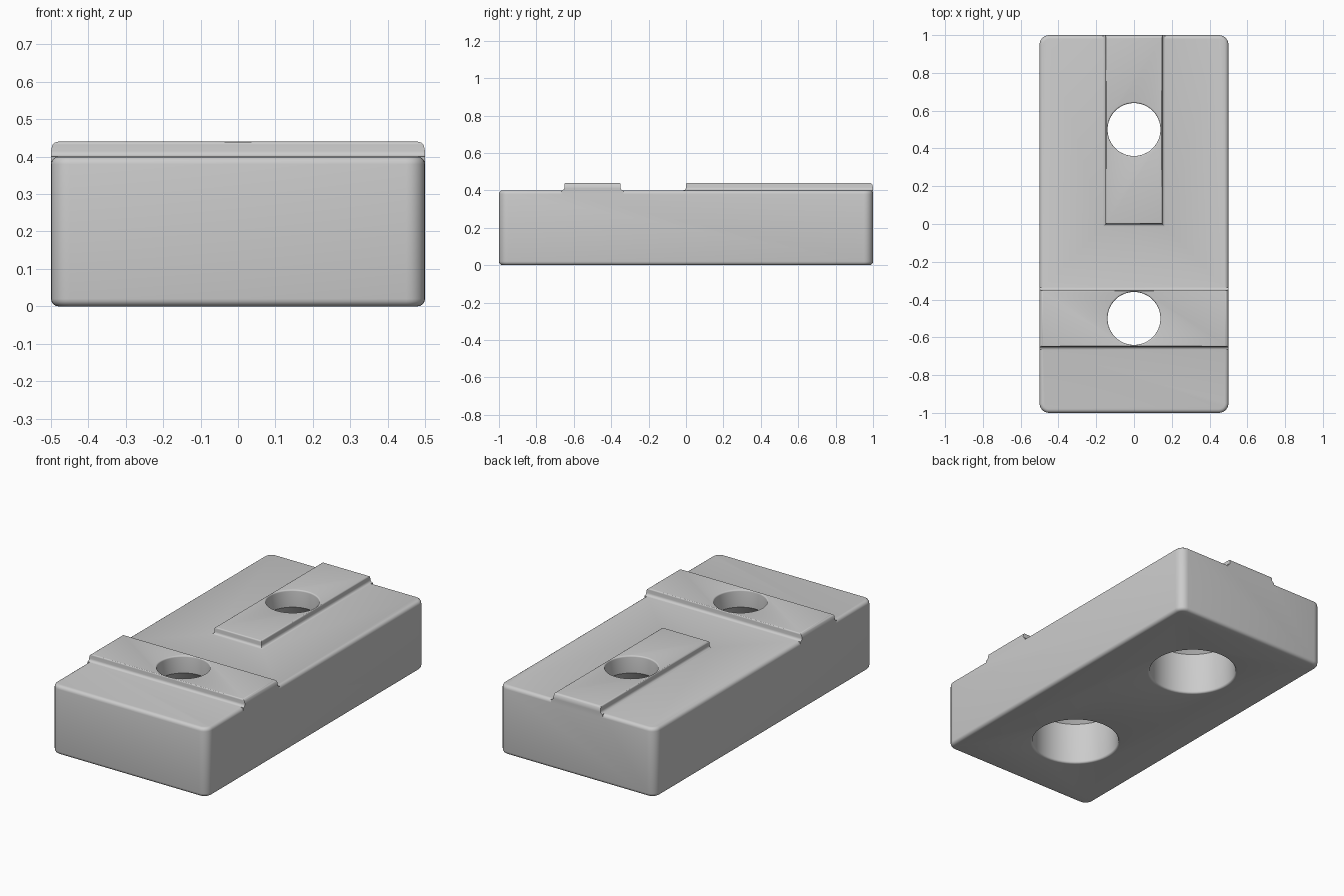
import bpy, bmesh
from math import sin, cos, pi, sqrt

if "Cube" in bpy.data.objects:
    bpy.data.objects.remove(bpy.data.objects["Cube"], do_unlink=True)

grey = bpy.data.materials.new("plain grey")
grey.use_nodes = True
grey.diffuse_color = (0.6, 0.6, 0.6, 1)
grey.node_tree.nodes["Principled BSDF"].inputs["Base Color"].default_value = (0.6, 0.6, 0.6, 1)

W, L, H, TOP = 0.5, 1.0, 0.4, 0.44      # half width, half length, deck height, ridge height
ARC = [i * pi / 8 for i in range(5)]    # quarter circle steps


def finish(bm, name):
    bmesh.ops.recalc_face_normals(bm, faces=bm.faces)
    mesh = bpy.data.meshes.new(name)
    bm.to_mesh(mesh)
    bm.free()
    mesh.materials.append(grey)
    ob = bpy.data.objects.new(name, mesh)
    bpy.context.collection.objects.link(ob)
    return ob


def loft(rings, name):
    """Skin a stack of closed rings and cap both ends."""
    bm = bmesh.new()
    loops = [[bm.verts.new(p) for p in ring] for ring in rings]
    n = len(loops[0])
    for a, b in zip(loops, loops[1:]):
        for i in range(n):
            j = (i + 1) % n
            bm.faces.new((a[i], a[j], b[j], b[i]))
    bm.faces.new(loops[0][::-1])
    bm.faces.new(loops[-1])
    return finish(bm, name)


def rounded_block(name):
    """Block with wide corner rounds and small rounds on top and bottom."""
    bm = bmesh.new()
    bmesh.ops.create_cube(bm, size=1)
    for v in bm.verts:
        v.co = (v.co.x * 2 * W, v.co.y * 2 * L, (v.co.z + 0.5) * H)
    upright = [e for e in bm.edges if abs(e.verts[0].co.z - e.verts[1].co.z) > 0.1]
    bmesh.ops.bevel(bm, geom=upright, offset=0.05, segments=6, profile=0.5, affect='EDGES')
    rims = [e for e in bm.edges if abs(e.verts[0].co.z - e.verts[1].co.z) < 0.001]
    bmesh.ops.bevel(bm, geom=rims, offset=0.02, segments=4, profile=0.5, affect='EDGES')
    return finish(bm, name)


def ridge_levels(foot=0.015, lip=0.008, end=0.02):
    """Yield side outset, end inset and height from the flared foot to the rounded lip."""
    levels = [(foot, H - 0.02)]
    levels += [(foot * (1 - sin(t)), H + foot * (1 - cos(t))) for t in ARC]
    levels += [(-lip * (1 - cos(t)), TOP - lip + lip * sin(t)) for t in ARC]
    for out, z in levels:
        rise = min(max(0, z - (TOP - end)), end)
        yield out, end - sqrt(end * end - rise * rise), z


def cross_ridge():
    rings = []
    for out, inset, z in ridge_levels():
        x, y0, y1 = W - inset, -0.65 - out, -0.35 + out
        rings.append([(-x, y0, z), (x, y0, z), (x, y1, z), (-x, y1, z)])
    return loft(rings, "cross_ridge")


def long_key():
    rings = []
    for out, inset, z in ridge_levels():
        x, y0, y1 = 0.15 + out, -out, L - inset
        rings.append([(-x, y0, z), (x, y0, z), (x, y1, z), (-x, y1, z)])
    return loft(rings, "long_key")


def hole_cutter(y, bore=0.235, hole=0.14, f=0.012, g=0.008, sides=64):
    """Wide bore from below, cone, then a narrow hole; both mouths are rounded."""
    prof = [(bore + f, -0.1)]
    prof += [(bore + f - f * cos(t), f - f * sin(t)) for t in reversed(ARC)]
    prof += [(bore, 0.245), (hole, 0.34)]
    prof += [(hole + g - g * cos(t), TOP - g + g * sin(t)) for t in ARC]
    prof.append((hole + g, TOP + 0.1))
    angles = [2 * pi * i / sides for i in range(sides)]
    return loft([[(r * cos(a), y + r * sin(a), z) for a in angles] for r, z in prof], "hole_cutter")


def combine(target, tool, operation):
    tool.hide_render = True
    mod = target.modifiers.new("combine", 'BOOLEAN')
    mod.operation, mod.solver, mod.object = operation, 'EXACT', tool
    bpy.context.view_layer.objects.active = target
    bpy.ops.object.modifier_apply(modifier=mod.name)
    bpy.data.objects.remove(tool, do_unlink=True)


# Block with its two raised ridges
block = rounded_block("mounting_block")
combine(block, cross_ridge(), 'UNION')
combine(block, long_key(), 'UNION')

# Screw holes
for y in (-0.5, 0.5):
    combine(block, hole_cutter(y), 'DIFFERENCE')

bpy.ops.object.select_all(action='DESELECT')
block.select_set(True)
bpy.context.view_layer.objects.active = block
bpy.ops.object.shade_smooth_by_angle(angle=pi / 6)
